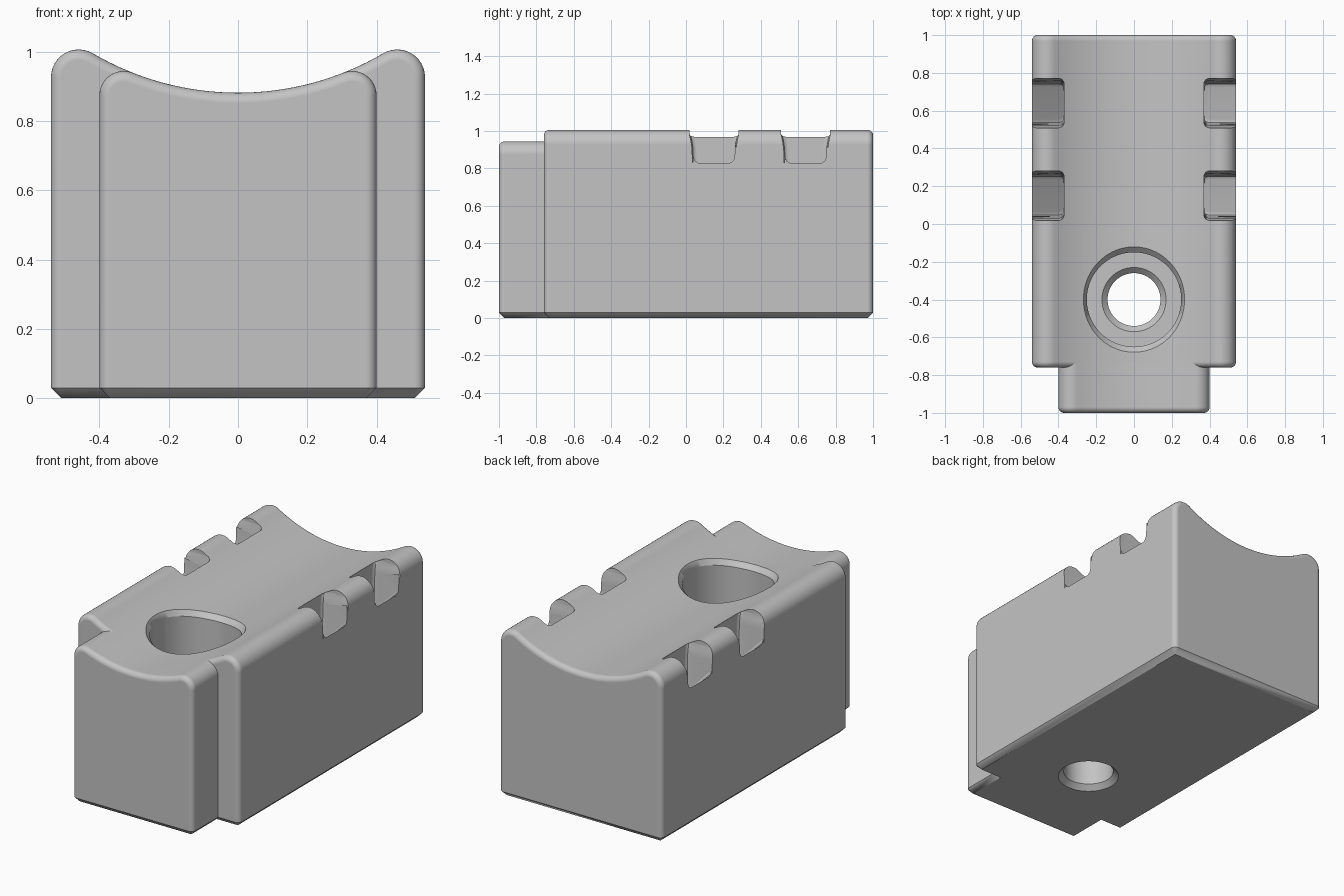
import bpy
import bmesh
from math import sin, cos, asin, sqrt, pi

if "Cube" in bpy.data.objects:
    bpy.data.objects.remove(bpy.data.objects["Cube"], do_unlink=True)

grey = bpy.data.materials.new("plain_grey")
grey.use_nodes = True
colour = (0.55, 0.55, 0.55, 1)
grey.diffuse_color = colour
grey.node_tree.nodes["Principled BSDF"].inputs["Base Color"].default_value = colour

TROUGH_R = 0.83          # radius of the trough along the top
TROUGH_Z = 0.882 + TROUGH_R
EDGE = 0.03              # end rounding and bottom chamfer


def trough_height(x):
    return TROUGH_Z - sqrt(TROUGH_R ** 2 - x * x)


def section(half, rad, inset):
    """Closed x-z outline, shrunk by inset; first and last points lie on the floor."""
    phi = asin((half - rad) / (TROUGH_R + rad))
    cx, cz = half - rad, TROUGH_Z - (TROUGH_R + rad) * cos(phi)
    right = [(half - EDGE, 0), (half - inset, EDGE)]
    for k in range(13):
        a = (pi / 2 + phi) * k / 12
        right.append((cx + (rad - inset) * cos(a), cz + (rad - inset) * sin(a)))
    r = TROUGH_R + inset
    for k in range(1, 17):
        a = phi * (1 - k / 16)
        right.append((r * sin(a), TROUGH_Z - r * cos(a)))
    return right + [(-x, z) for x, z in reversed(right[:-1])]


def loft(bm, rings, caps=True):
    """Skin closed rings of points, with optional end caps."""
    loops = [[bm.verts.new(p) for p in ring] for ring in rings]
    n = len(loops[0])
    for a, b in zip(loops, loops[1:]):
        for i in range(n):
            j = (i + 1) % n
            bm.faces.new((a[i], a[j], b[j], b[i]))
    if caps:
        bm.faces.new(loops[0])
        bm.faces.new(loops[-1])
    return loops


def finish(bm, name):
    bmesh.ops.remove_doubles(bm, verts=bm.verts, dist=0.00005)
    bmesh.ops.recalc_face_normals(bm, faces=bm.faces)
    mesh = bpy.data.meshes.new(name)
    bm.to_mesh(mesh)
    bm.free()
    obj = bpy.data.objects.new(name, mesh)
    bpy.context.collection.objects.link(obj)
    mesh.materials.append(grey)
    return obj


def make_block(name, half, rad, y0, y1):
    """Trough-topped bar with rounded ends and a chamfered base."""
    stations = []
    for k in range(7):
        a = pi / 2 * k / 6
        stations.append((y0 + EDGE * (1 - cos(a)), EDGE * (1 - sin(a))))
    stations += [(y0 + y1 - y, i) for y, i in reversed(stations)]
    rings = []
    for y, inset in stations:
        base_y = min(max(y, y0 + EDGE), y1 - EDGE)
        rings.append([(x, base_y if z == 0 else y, z) for x, z in section(half, rad, inset)])
    bm = bmesh.new()
    loops = loft(bm, rings, caps=False)
    for loop in (loops[0], loops[-1]):
        bm.faces.new(loop[1:-1])
        bm.faces.new((loop[0], loop[1], loop[-2], loop[-1]))
    return finish(bm, name)


def add_bore(bm, cy, n=72):
    """Stepped through hole whose upper chamfer follows the trough."""
    def ring(rx, ry, height):
        pts = []
        for k in range(n):
            a = 2 * pi * k / n
            x = rx * cos(a)
            pts.append((x, cy + ry * sin(a), height(x)))
        return pts

    lower = [(0.2, -0.03), (0.14, 0.03), (0.14, 0.27), (0.17, 0.3), (0.25, 0.3)]
    rings = [ring(r, r, lambda x, z=z: z) for r, z in lower]
    for rx, ry, dz in ((0.25, 0.25, -0.027), (0.268, 0.279, 0), (0.286, 0.308, 0.027)):
        rings.append(ring(rx, ry, lambda x, dz=dz: trough_height(x) + dz))
    rings.append(ring(0.286, 0.308, lambda x: 1.2))
    loft(bm, rings)


def add_notch(bm, side, cy):
    """Side notch with tapered walls and a floor that falls inward."""
    outline = [(0.085, 0.83), (0.102, 0.84), (0.11, 0.86), (0.118, 0.91),
               (0.124, 0.95), (0.131, 0.98), (0.131, 1.1)]
    rings = []
    for x, shrink in ((0.37, 0.025), (0.373, 0.014), (0.38, 0.005), (0.395, 0), (0.65, 0)):
        half = [(w - shrink, z + (x - 0.54 if z < 0.87 else 0)) for w, z in outline]
        rings.append([(side * x, cy + w, z) for w, z in half]
                     + [(side * x, cy - w, z) for w, z in reversed(half)])
    loft(bm, rings)


# Main body and the narrower nose that continues its trough
body = make_block("main_body", 0.54, 0.08, -0.76, 1.0)
nose = make_block("front_nose", 0.40, 0.07, -1.0, -0.70)

# Cut the bore and the four side notches
bm = bmesh.new()
add_bore(bm, -0.4)
for side in (-1, 1):
    for cy in (0.15, 0.64):
        add_notch(bm, side, cy)
cutter = finish(bm, "bore_and_notch_cutter")
cutter.hide_render = True
cut = body.modifiers.new("cut", "BOOLEAN")
cut.operation = "DIFFERENCE"
cut.solver = "EXACT"
cut.object = cutter
bpy.context.view_layer.objects.active = body
bpy.ops.object.modifier_apply(modifier=cut.name)
bpy.data.objects.remove(cutter, do_unlink=True)

# Smooth rounded areas, crisp edges
for obj in (body, nose):
    bpy.ops.object.select_all(action="DESELECT")
    obj.select_set(True)
    bpy.context.view_layer.objects.active = obj
    bpy.ops.object.shade_smooth_by_angle(angle=pi / 6)
    weighted = obj.modifiers.new("even_shading", "WEIGHTED_NORMAL")
    weighted.keep_sharp = True
